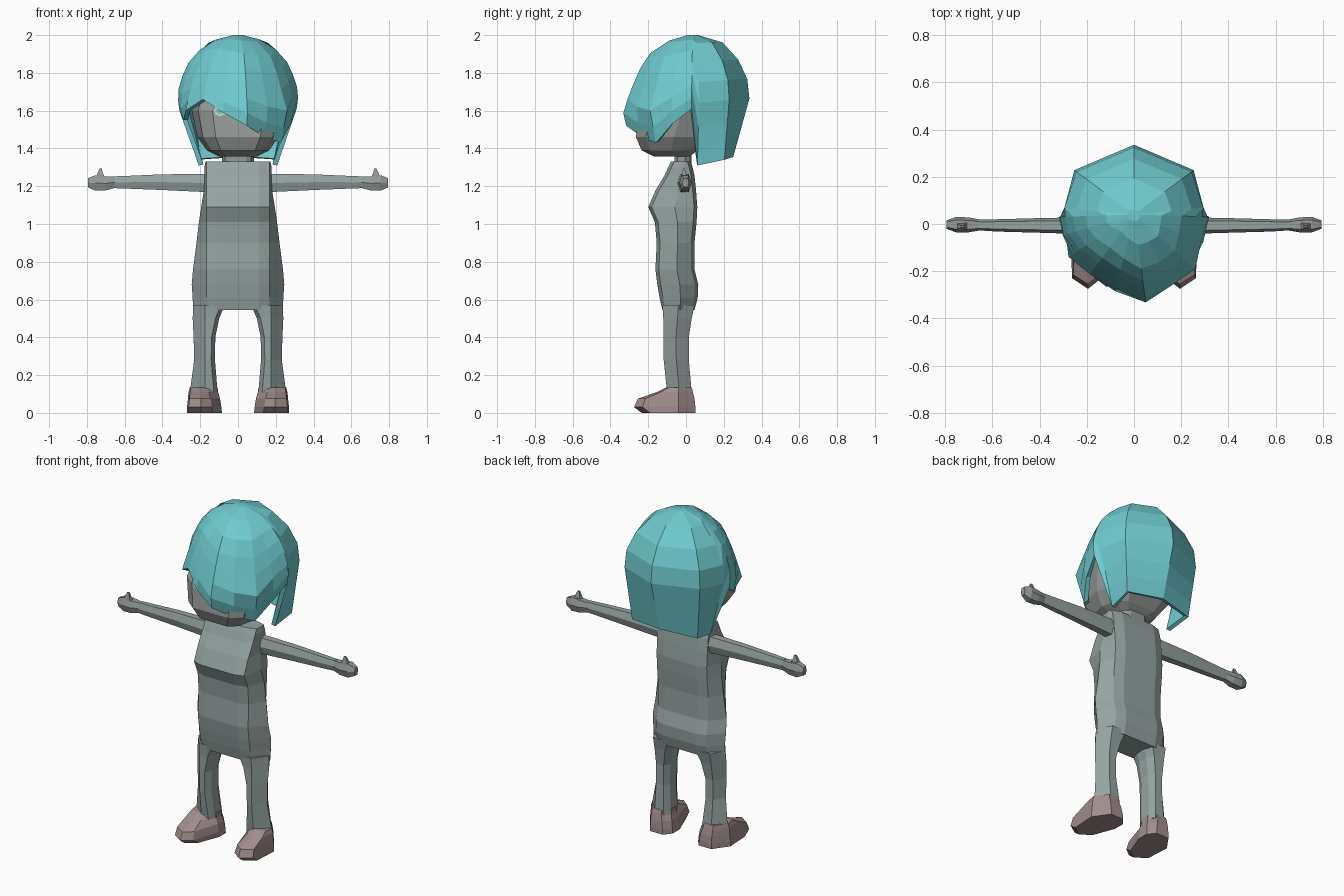
import bpy, bmesh, math
from mathutils import Vector


def material(name, rgb):
    m = bpy.data.materials.new(name)
    m.diffuse_color = (*rgb, 1)
    return m


TEAL = material("teal hair", (0.16, 0.60, 0.63))
CLOTH = material("grey green cloth", (0.30, 0.37, 0.36))
SKIN = material("grey skin", (0.30, 0.33, 0.32))
SHOE = material("dusty brown shoe", (0.36, 0.27, 0.265))
WHITE = material("pale eye", (0.62, 0.66, 0.65))


def loft(name, rings, mat, closed=True):
    """Join equal-length rings of points into one flat-shaded surface."""
    bm = bmesh.new()
    loops = [[bm.verts.new(p) for p in r] for r in rings]
    n = len(loops[0])
    for a, b in zip(loops, loops[1:]):
        for i in range(n):
            j = (i + 1) % n
            bm.faces.new((a[i], a[j], b[j], b[i]))
    if closed:
        bm.faces.new(loops[0])
        bm.faces.new(loops[-1])
        bmesh.ops.recalc_face_normals(bm, faces=bm.faces)
    me = bpy.data.meshes.new(name)
    bm.to_mesh(me)
    bm.free()
    me.materials.append(mat)
    ob = bpy.data.objects.new(name, me)
    bpy.context.collection.objects.link(ob)
    return ob


def body_ring(z, hw, f, b, c, e, d):
    """Symmetric ten-sided section: c and e are corner widths, d their setback."""
    mid = (f + b) / 2 + 0.01
    half = [(c, f), (e, f + d), (hw, mid), (e, b - d), (c, b)]
    return [(x, y, z) for x, y in half] + [(-x, y, z) for x, y in reversed(half)]


# Torso: z, half width, front, back
torso = [(0.545, 0.238, -0.125, 0.045), (0.61, 0.24, -0.14, 0.062),
         (0.68, 0.245, -0.152, 0.065), (0.76, 0.238, -0.162, 0.045),
         (0.90, 0.22, -0.155, 0.045), (1.01, 0.207, -0.165, 0.056),
         (1.09, 0.195, -0.20, 0.06), (1.18, 0.18, -0.16, 0.053),
         (1.255, 0.178, -0.115, 0.045), (1.30, 0.178, -0.095, 0.035),
         (1.33, 0.172, -0.08, 0.025)]
loft("torso", [body_ring(z, w, f, b, 0.11, 0.168, 0.018) for z, w, f, b in torso], CLOTH)

# Neck and head
loft("neck", [body_ring(z, 0.085, -0.06, 0.03, 0.045, 0.07, 0.015)
              for z in (1.30, 1.42)], SKIN)
head = [(1.357, 0.10, -0.17, 0.02), (1.39, 0.165, -0.235, 0.06),
        (1.46, 0.215, -0.265, 0.12), (1.60, 0.245, -0.25, 0.19),
        (1.72, 0.21, -0.18, 0.20), (1.82, 0.13, -0.10, 0.14)]
loft("head", [body_ring(z, w, f, b, w * 0.55, w * 0.86, 0.05 * w / 0.2)
              for z, w, f, b in head], SKIN)

for sx, side in ((1, "left"), (-1, "right")):
    # Legs: z, inner x, outer x, front, back
    legs = [(0.11, 0.108, 0.255, -0.10, 0.03), (0.28, 0.122, 0.232, -0.118, 0.015),
            (0.40, 0.12, 0.235, -0.12, 0.015), (0.50, 0.10, 0.24, -0.12, 0.03),
            (0.57, 0.07, 0.237, -0.125, 0.045)]
    rings = []
    for z, i, o, f, b in legs:
        m = (f + b) / 2
        rings.append([(sx * x, y, z) for x, y in (
            (i, m - 0.03), (i + 0.02, f), (0.175, f), (o, m), (0.19, b), (i + 0.02, b), (i, m + 0.03))])
    loft(side + "_leg", rings, CLOTH)

    # Shoes: z, inner x, outer x, toe corner y, toe tip y, heel y
    shoes = [(0.0, 0.085, 0.27, -0.19, -0.235, 0.05), (0.03, 0.088, 0.27, -0.23, -0.275, 0.05),
             (0.075, 0.095, 0.265, -0.215, -0.255, 0.045), (0.11, 0.105, 0.262, -0.135, -0.155, 0.037),
             (0.135, 0.108, 0.255, -0.09, -0.104, 0.03)]
    rings = []
    for z, i, o, c, t, h in shoes:
        rings.append([(sx * x, y, z) for x, y in (
            (i, -0.06), (i + 0.05, c), (0.195, t), (o - 0.008, c), (o, -0.04),
            (0.205, h), (i + 0.035, h), (i, h - 0.045))])
    loft(side + "_shoe", rings, SHOE)

    # Arms and hands: x, low z, high z, front, back
    def limb(name, sections, mat):
        rings = []
        for x, lo, hi, f, b in sections:
            m, y = (lo + hi) / 2, (f + b) / 2
            rings.append([(sx * x, y - 0.3 * (b - f), lo), (sx * x, f, m), (sx * x, y - 0.3 * (b - f), hi),
                          (sx * x, y + 0.3 * (b - f), hi), (sx * x, b, m), (sx * x, y + 0.3 * (b - f), lo)])
        loft(name, rings, mat)

    limb(side + "_arm", [(0.15, 1.168, 1.265, -0.045, 0.03), (0.40, 1.18, 1.263, -0.037, 0.025),
                         (0.58, 1.187, 1.255, -0.032, 0.02), (0.66, 1.19, 1.252, -0.027, 0.018)], CLOTH)
    limb(side + "_hand", [(0.65, 1.192, 1.25, -0.027, 0.018), (0.70, 1.178, 1.252, -0.035, 0.028),
                          (0.755, 1.176, 1.258, -0.035, 0.03), (0.795, 1.195, 1.242, -0.02, 0.015)], SKIN)
    loft(side + "_thumb", [[(sx * (x + w * a), -0.012 + w * b, z) for a, b in
                            ((-1, -0.6), (1, -0.6), (1, 0.8), (-1, 0.8))]
                           for x, w, z in ((0.72, 0.024, 1.235), (0.73, 0.017, 1.262), (0.727, 0.006, 1.293))], SKIN)

    # Eyes: thin stacked discs on the face
    for part, r, y, mat in (("eye", 0.036, -0.256, WHITE), ("iris", 0.022, -0.260, TEAL)):
        loft(side + "_" + part, [[(sx * 0.095 + r * math.cos(k * math.pi / 4), yy,
                                   1.605 + r * math.sin(k * math.pi / 4)) for k in range(8)]
                                 for yy in (y, y + 0.008)], mat)

# Hair: columns of x, y at the widest point, lower edge z, lower edge scale
columns = [(0, 0.34, 1.355, 0.70), (0.255, 0.23, 1.34, 0.86), (0.305, 0.07, 1.31, 0.68),
           (0.32, 0.03, 1.61, 0.97), (0.298, -0.08, 1.53, 0.94), (0.26, -0.19, 1.43, 0.87),
           (0.16, -0.27, 1.46, 0.88), (0.05, -0.335, 1.52, 0.95), (-0.08, -0.29, 1.59, 0.97),
           (-0.20, -0.23, 1.66, 0.95), (-0.28, -0.14, 1.60, 0.95), (-0.31, -0.05, 1.55, 0.93),
           (-0.32, 0.03, 1.60, 0.97), (-0.305, 0.07, 1.31, 0.68), (-0.255, 0.23, 1.34, 0.86)]
ROUND = [(2.0, 0.08), (1.965, 0.50), (1.87, 0.79), (1.76, 0.96), (1.68, 1.0)]
SWEPT = [(2.0, 0.08), (1.965, 0.40), (1.89, 0.66), (1.79, 0.80), (1.70, 0.89), (1.60, 1.0)]
CENTRE = Vector((0, 0.04))


def hair_scale(z, profile, low, low_scale):
    for (za, ra), (zb, rb) in zip(profile, profile[1:]):
        if z >= zb:
            return ra + (rb - ra) * (za - z) / (za - zb)
    end = profile[-1][0]
    return 1 + (low_scale - 1) * (end - z) / max(end - low, 0.02)


STEPS = (0.0, 0.06, 0.2, 0.36, 0.52, 0.7, 0.86, 1.0)
rings = []
for t in STEPS:
    ring = []
    for x, y, low, s in columns:
        z = 2.0 - (2.0 - low) * t
        front = min(1, max(0, (0.03 - y) / 0.2))
        k = (1 - front) * hair_scale(z, ROUND, low, s) + front * hair_scale(z, SWEPT, low, s)
        p = CENTRE + (Vector((x, y)) - CENTRE) * k
        ring.append((p.x, p.y, z))
    rings.append(ring)
hair = loft("hair", rings, TEAL, closed=False)

# Close the crown, turn the shell outward and give it thickness
bm = bmesh.new()
bm.from_mesh(hair.data)
bmesh.ops.holes_fill(bm, edges=[e for e in bm.edges if e.is_boundary and e.verts[0].co.z > 1.99], sides=0)
bmesh.ops.recalc_face_normals(bm, faces=bm.faces)
if sum(f.normal.dot(f.calc_center_median() - Vector((0, 0.04, 1.65))) for f in bm.faces) < 0:
    bmesh.ops.reverse_faces(bm, faces=bm.faces)
bm.to_mesh(hair.data)
bm.free()
shell = hair.modifiers.new("thickness", "SOLIDIFY")
shell.thickness = 0.025
shell.offset = -1
